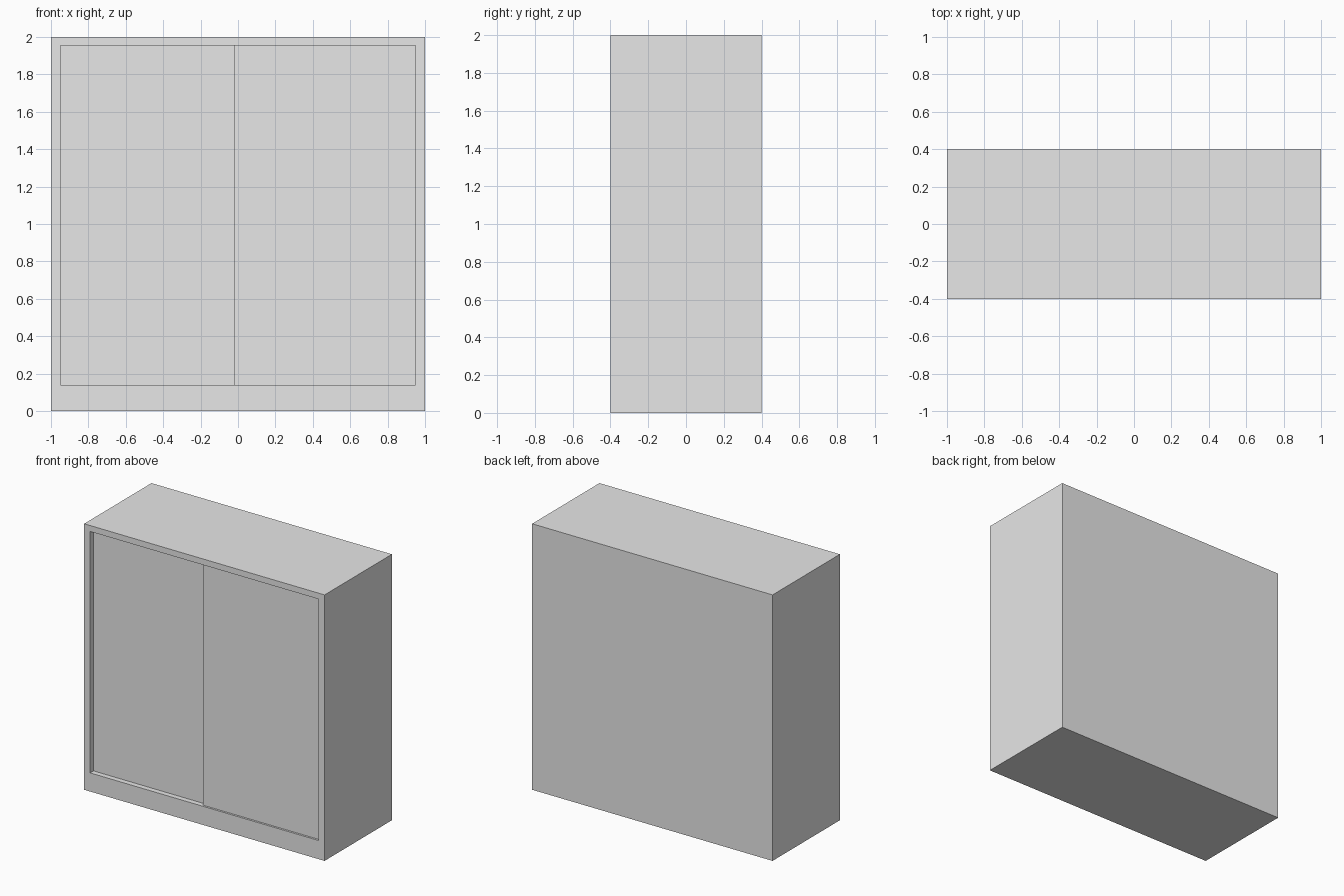
import bpy

# Remove the default cube
default = bpy.data.objects.get("Cube")
if default:
    bpy.data.objects.remove(default, do_unlink=True)

# Single light grey finish
grey = bpy.data.materials.new("light_grey")
grey.use_nodes = True
COLOUR = (0.8, 0.8, 0.8, 1)
grey.diffuse_color = COLOUR
grey.node_tree.nodes["Principled BSDF"].inputs["Base Color"].default_value = COLOUR

# Overall size and board thicknesses
W, D, H = 1.0, 0.4, 2.0          # half width, half depth, height
SIDE, TOP, BASE, BACK = 0.05, 0.045, 0.14, 0.02
SEAM = -0.02
DOOR = 0.02


def box(name, x, y, z):
    """Box spanning the given (low, high) range on each axis."""
    bpy.ops.mesh.primitive_cube_add(size=1)
    ob = bpy.context.object
    ob.name = ob.data.name = name
    for v in ob.data.vertices:
        v.co = [lo if c < 0 else hi for c, (lo, hi) in zip(v.co, (x, y, z))]
    ob.data.materials.append(grey)
    return ob


def carcass():
    """Solid body with a door opening cut into the front."""
    body = box("carcass", (-W, W), (-D, D), (0, H))
    cutter = box("opening_cutter", (-W + SIDE, W - SIDE),
                 (-D - 0.1, D - BACK), (BASE, H - TOP))
    cut = body.modifiers.new("opening", "BOOLEAN")
    cut.operation = "DIFFERENCE"
    cut.solver = "EXACT"
    cut.object = cutter
    cutter.hide_render = True
    # Apply the cut, then drop the helper
    bpy.context.view_layer.objects.active = body
    bpy.ops.object.modifier_apply(modifier="opening")
    bpy.data.objects.remove(cutter, do_unlink=True)


carcass()

# Sliding doors: the left one runs on the front track, the right one behind it
front_y, rear_y = -D + 0.015, -D + 0.04
opening_z = (BASE, H - TOP)
box("left_sliding_door", (SEAM, W - SIDE), (front_y, front_y + DOOR), opening_z)
box("right_sliding_door", (-W + SIDE, SEAM + 0.04), (rear_y, rear_y + DOOR), opening_z)
